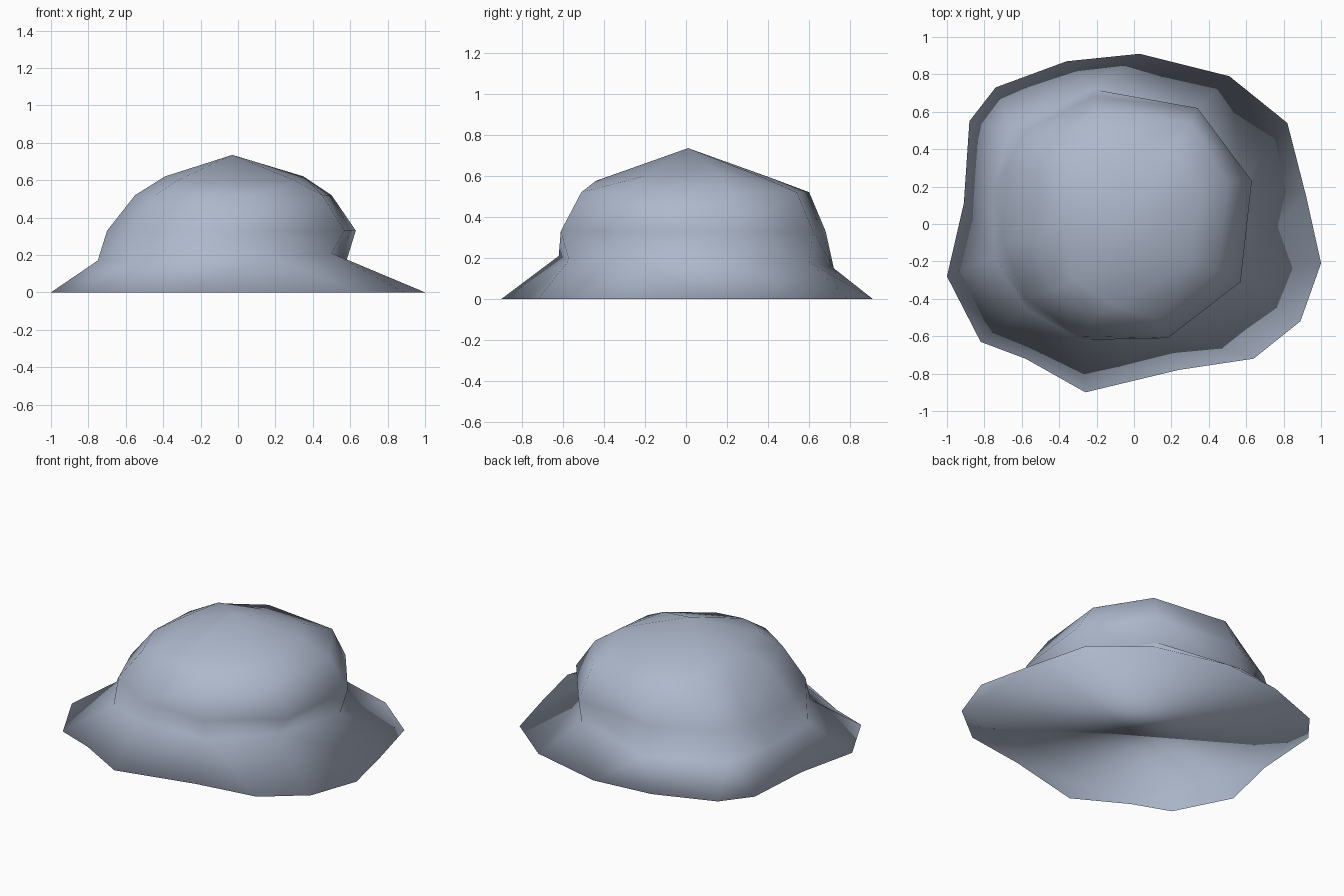
import bpy
import bmesh
from math import atan2, tau

default_cube = bpy.data.objects.get("Cube")
if default_cube:
    bpy.data.objects.remove(default_cube, do_unlink=True)

# Irregular outlines of the boulder, from the ground up
foot = [(.03, .91), (.51, .79), (.82, .54), (.92, .15), (1, -.21), (.89, -.52),
        (.64, -.72), (.24, -.78), (-.26, -.9), (-.58, -.72), (-.82, -.63),
        (-1, -.28), (-.91, .11), (-.88, .55), (-.74, .73), (-.36, .87)]
neck = [(.33, .6, .18), (.58, .22, .17), (.5, -.3, .21), (.17, -.57, .19),
        (-.28, -.62, .21), (-.58, -.45, .17), (-.75, -.18, .17),
        (-.75, .2, .16), (-.66, .5, .15), (-.22, .72, .15)]
belly = [(.34, .62), (.63, .23), (.57, -.31), (.18, -.61), (-.28, -.6),
         (-.58, -.4), (-.7, -.1), (-.68, .3), (-.58, .5), (-.22, .68)]
shoulder = [(.3, .54), (.5, .22), (.45, -.25), (.14, -.51), (-.22, -.5),
            (-.44, -.36), (-.55, -.08), (-.53, .26), (-.45, .45), (-.2, .6)]
crown = [(.35, .15, .62), (.3, -.2, .6), (-.1, -.44, .575), (-.32, -.3, .6),
         (-.39, 0, .62), (-.35, .3, .61), (-.1, .4, .595), (.2, .38, .59)]
peak = (-.03, .01, .735)


def at_height(outline, z):
    return [(x, y, z) for x, y in outline]


def turn(vert):
    return atan2(vert.co.y, vert.co.x) % tau


def add_ring(bm, points):
    """Create the vertices of one outline, sorted anticlockwise."""
    return sorted((bm.verts.new(p) for p in points), key=turn)


def next_turn(ring, i):
    """Angle of the vertex after step i, continuing past a full turn."""
    return turn(ring[(i + 1) % len(ring)]) + (tau if i + 1 >= len(ring) else 0)


def join_rings(bm, low, high):
    """Zip two rings with triangles, whatever their vertex counts."""
    i = j = 0
    while i < len(low) or j < len(high):
        a, b = low[i % len(low)], high[j % len(high)]
        step_low = j >= len(high) or (
            i < len(low) and next_turn(low, i) <= next_turn(high, j))
        if step_low:
            i += 1
            bm.faces.new((a, low[i % len(low)], b))
        else:
            j += 1
            bm.faces.new((a, high[j % len(high)], b))


# Stone material
stone = bpy.data.materials.new("blue_grey_stone")
stone.use_nodes = True
colour = (.42, .48, .6, 1)
stone.diffuse_color = colour
for node in stone.node_tree.nodes:
    if node.type == 'BSDF_PRINCIPLED':
        node.inputs["Base Color"].default_value = colour

# Flared skirt, overhanging body and rounded top
bm = bmesh.new()
outlines = [at_height(foot, 0), neck, at_height(belly, .33),
            at_height(shoulder, .52), crown]
rings = [add_ring(bm, outline) for outline in outlines]
for low, high in zip(rings, rings[1:]):
    join_rings(bm, low, high)

# Pointed summit and flat underside
summit = bm.verts.new(peak)
top = rings[-1]
for a, b in zip(top, top[1:] + top[:1]):
    bm.faces.new((a, b, summit))
bm.faces.new(list(reversed(rings[0])))
bmesh.ops.recalc_face_normals(bm, faces=bm.faces[:])
for face in bm.faces:
    face.smooth = True

mesh = bpy.data.meshes.new("boulder")
bm.to_mesh(mesh)
bm.free()
mesh.materials.append(stone)
boulder = bpy.data.objects.new("boulder", mesh)
bpy.context.collection.objects.link(boulder)
